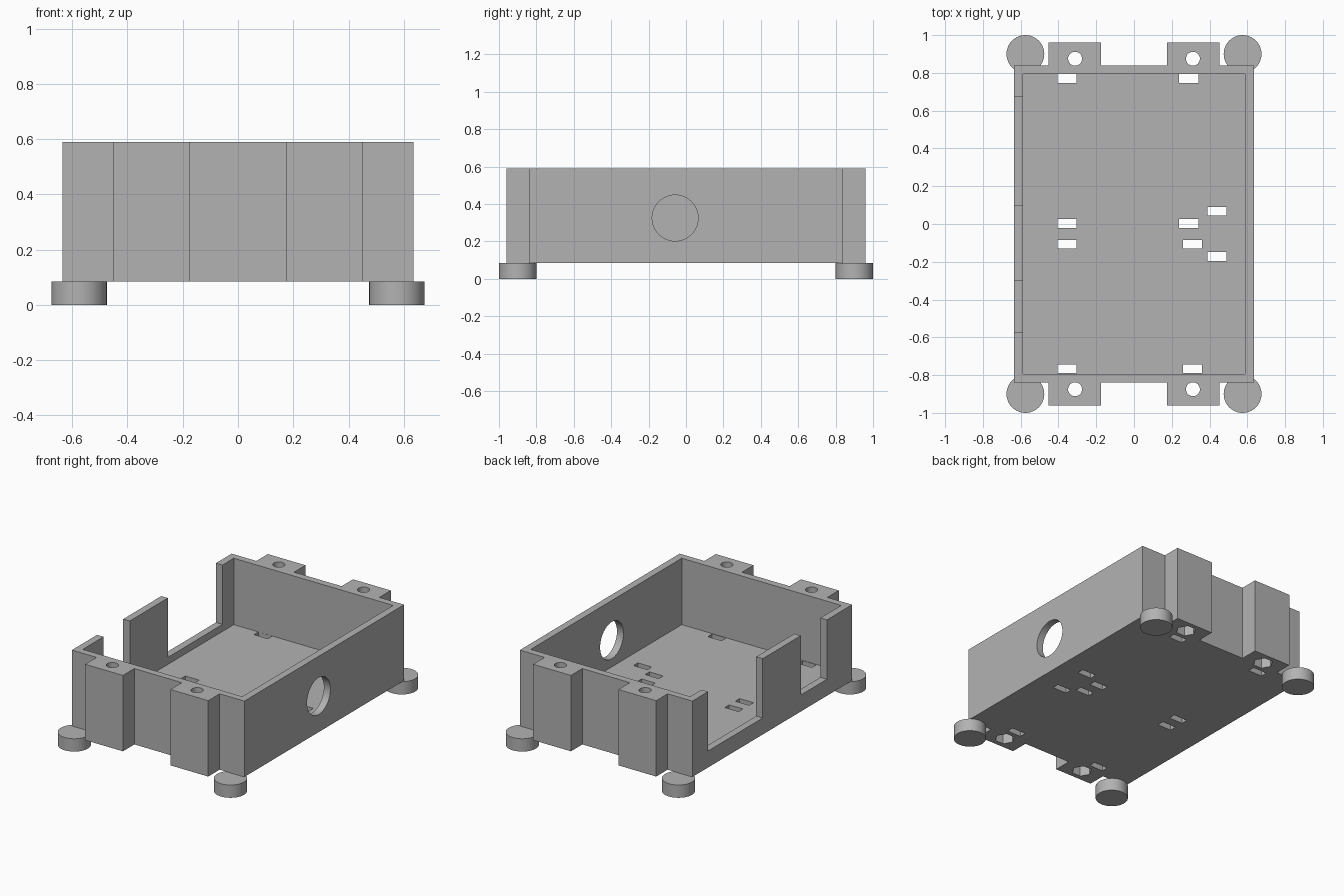
import bpy
import math

default = bpy.data.objects.get("Cube")
if default:
    bpy.data.objects.remove(default, do_unlink=True)

grey = bpy.data.materials.new("plain grey")
grey.use_nodes = True
grey.diffuse_color = (0.448, 0.448, 0.448, 1)
grey.node_tree.nodes["Principled BSDF"].inputs["Base Color"].default_value = grey.diffuse_color

BASE, TOP = 0.085, 0.59      # underside and rim of the case
FLOOR = 0.148                # inner floor level
HALF_X, HALF_Y = 0.635, 0.84
IN_X, IN_Y = 0.587, 0.794


def finish(name):
    obj = bpy.context.object
    obj.name = name
    obj.data.materials.append(grey)
    return obj


def box(name, x0, x1, y0, y1, z0, z1):
    bpy.ops.mesh.primitive_cube_add(size=1, location=((x0 + x1) / 2, (y0 + y1) / 2, (z0 + z1) / 2))
    obj = bpy.context.object
    obj.scale = (x1 - x0, y1 - y0, z1 - z0)
    bpy.ops.object.transform_apply(location=True, rotation=True, scale=True)
    return finish(name)


def cylinder(name, centre, radius, depth, sides=48, rotation=(0, 0, 0)):
    bpy.ops.mesh.primitive_cylinder_add(vertices=sides, radius=radius, depth=depth,
                                        location=centre, rotation=rotation)
    bpy.ops.object.transform_apply(location=True, rotation=True, scale=True)
    return finish(name)


tools = []


def combine(tool, operation="DIFFERENCE"):
    mod = case.modifiers.new(tool.name, "BOOLEAN")
    mod.operation, mod.solver, mod.object = operation, "EXACT", tool
    tool.hide_render = True
    tools.append(tool)


# Case block with four full-height mounting lugs
case = box("case", -HALF_X, HALF_X, -HALF_Y, HALF_Y, BASE, TOP)
for sx in (-1, 1):
    for sy in (-1, 1):
        xs = sorted((sx * 0.175, sx * 0.453))
        ys = sorted((sy * 0.82, sy * 0.96))
        combine(box("mounting_lug", *xs, *ys, BASE, TOP), "UNION")

# Hollow interior
combine(box("cavity_cutter", -IN_X, IN_X, -IN_Y, IN_Y, FLOOR, 1))

# Two openings in the right wall and a round port in the left wall
for y0, y1 in ((0.10, 0.675), (-0.575, -0.30)):
    combine(box("opening_cutter", -0.7, -0.55, y0, y1, 0.195, 1))
combine(cylinder("port_cutter", (0.62, -0.058, 0.325), 0.123, 0.2,
                 rotation=(0, math.pi / 2, 0)))

# Screw holes with hexagonal nut pockets underneath
for sx in (-1, 1):
    for sy in (-1, 1):
        x, y = sx * 0.312, sy * 0.875
        combine(cylinder("screw_cutter", (x, y, 0.35), 0.037, 1, 32))
        combine(cylinder("nut_cutter", (x, y, BASE), 0.062, 0.14, 6, (0, 0, math.pi / 2)))

# Strap slots through the floor, by centre
slots = [(-0.355, 0.77), (0.29, 0.77), (-0.355, 0.003), (0.29, 0.003),
         (-0.355, -0.107), (0.31, -0.107), (0.44, 0.068), (0.44, -0.172),
         (-0.355, -0.767), (0.31, -0.767)]
for x, y in slots:
    combine(box("slot_cutter", x - 0.051, x + 0.051, y - 0.023, y + 0.023, 0, 0.2))

# Bake the cuts and drop the helper shapes
graph = bpy.context.evaluated_depsgraph_get()
baked = bpy.data.meshes.new_from_object(case.evaluated_get(graph))
case.modifiers.clear()
case.data = baked
for tool in tools:
    bpy.data.objects.remove(tool, do_unlink=True)
baked.materials.clear()
baked.materials.append(grey)
for face in baked.polygons:
    face.material_index = 0

# Round feet at the corners
parts = [case]
for side, sx in (("right", -1), ("left", 1)):
    for end, sy in (("front", -1), ("back", 1)):
        parts.append(cylinder(f"{end}_{side}_foot", (sx * 0.575, sy * 0.9, BASE / 2), 0.1, BASE))

# Smooth round surfaces, keep hard edges
bpy.ops.object.select_all(action="DESELECT")
for part in parts:
    part.select_set(True)
bpy.context.view_layer.objects.active = case
bpy.ops.object.shade_smooth_by_angle(angle=math.radians(30))
